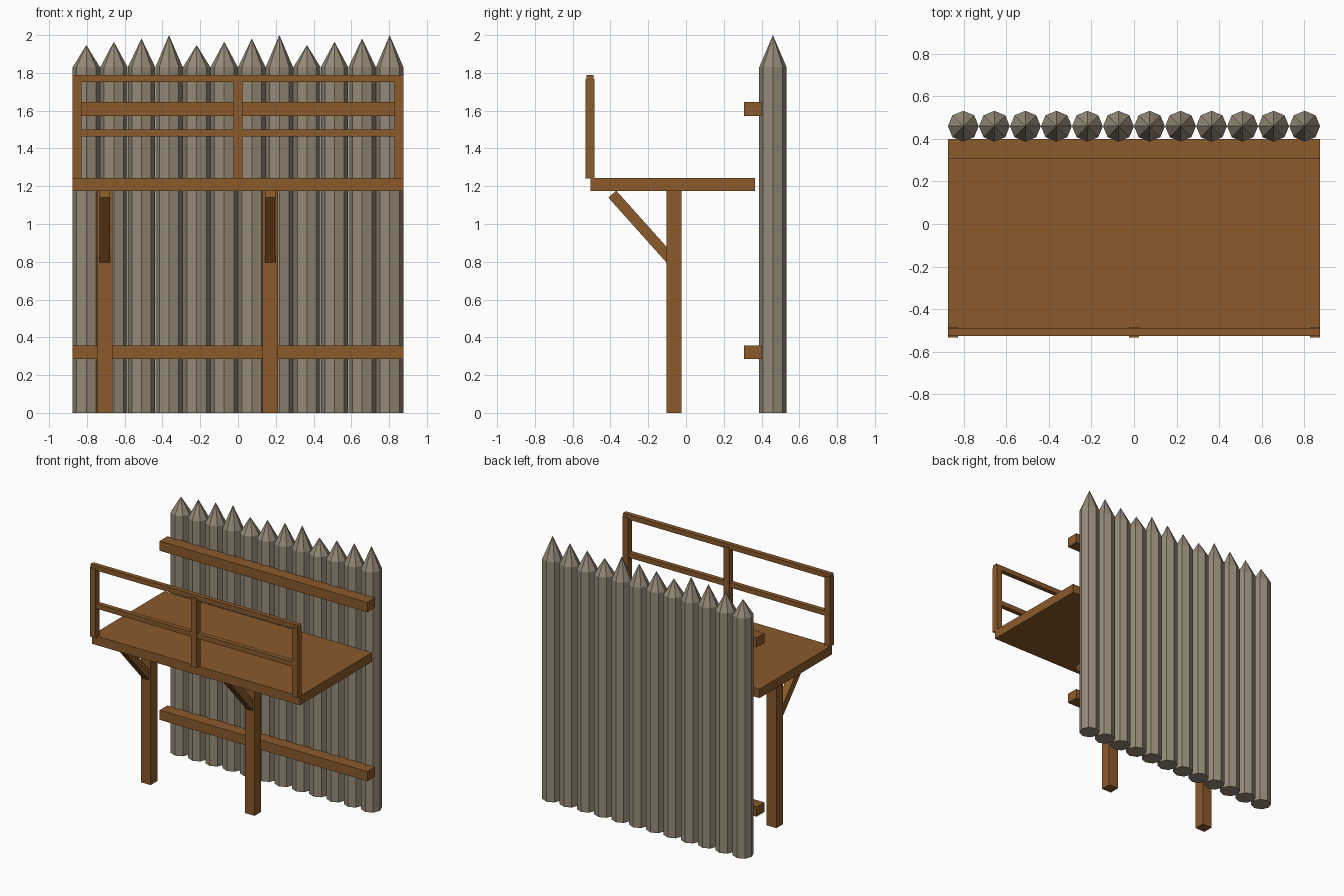
import bpy, bmesh, math
from mathutils import Matrix

if "Cube" in bpy.data.objects:
    bpy.data.objects.remove(bpy.data.objects["Cube"])


def material(name, rgb):
    lin = [((c / 255 + 0.055) / 1.055) ** 2.4 for c in rgb]
    m = bpy.data.materials.new(name)
    m.diffuse_color = (*lin, 1)
    m.use_nodes = True
    m.node_tree.nodes["Principled BSDF"].inputs["Base Color"].default_value = m.diffuse_color
    return m


WOOD = material("brown timber", (139, 90, 43))
LOG = material("weathered log", (150, 138, 119))


def finish(name, bm, mat):
    bmesh.ops.recalc_face_normals(bm, faces=bm.faces)
    mesh = bpy.data.meshes.new(name)
    bm.to_mesh(mesh)
    bm.free()
    mesh.materials.append(mat)
    ob = bpy.data.objects.new(name, mesh)
    bpy.context.collection.objects.link(ob)
    return ob


def box(name, x, y, z):
    """Timber box from (min, max) pairs."""
    bm = bmesh.new()
    bmesh.ops.create_cube(bm, size=1)
    for v in bm.verts:
        v.co = [(a + b) / 2 + c * (b - a) for (a, b), c in zip((x, y, z), v.co)]
    return finish(name, bm, WOOD)


W = 0.8755           # half width of the wall and platform
R = 0.0725           # log radius
SHOULDER = 1.83      # height where the points start

# palisade logs: eight-sided, sharpened, tips in a repeating rise
for i in range(12):
    x = (i - 5.5) * 0.146
    tip = 1.947 + (i % 4) * 0.0177
    bm = bmesh.new()
    base = [bm.verts.new((x + R * math.cos(k * math.pi / 4),
                          0.46 + R * math.sin(k * math.pi / 4), 0)) for k in range(8)]
    bottom = bm.faces.new(base)
    ext = bmesh.ops.extrude_face_region(bm, geom=[bottom], use_keep_orig=True)
    top = [g for g in ext["geom"] if isinstance(g, bmesh.types.BMFace)][0]
    bmesh.ops.translate(bm, verts=top.verts, vec=(0, 0, SHOULDER))
    poke = bmesh.ops.poke(bm, faces=[top])
    poke["verts"][0].co.z = tip
    finish("palisade_log", bm, LOG)

# beams tying the logs together
for name, z in (("lower_wall_beam", 0.284), ("upper_wall_beam", 1.573)):
    box(name, (-W, W), (0.307, 0.40), (z, z + 0.074))

# walkway deck
box("walkway_deck", (-W, W), (-0.506, 0.364), (1.174, 1.243))

# support posts with diagonal braces
for x in (-0.705, 0.171):
    box("support_post", (x - 0.041, x + 0.041), (-0.104, -0.024), (0, 1.174))
    length, angle = 0.487, math.atan2(0.745, 0.667)
    brace = box("support_brace", (-0.028, 0.028), (0, length), (-0.028, 0.028))
    brace.data.transform(Matrix.Translation((x, -0.39, 1.158))
                         @ Matrix.Rotation(-angle, 4, 'X'))

# guard railing along the front edge
for x in (-W + 0.024, 0, W - 0.024):
    box("railing_post", (x - 0.024, x + 0.024), (-0.533, -0.484), (1.24, 1.767))
for name, z in (("middle_rail", 1.463), ("top_rail", 1.753)):
    box(name, (-W, W), (-0.526, -0.491), (z, z + 0.037))
